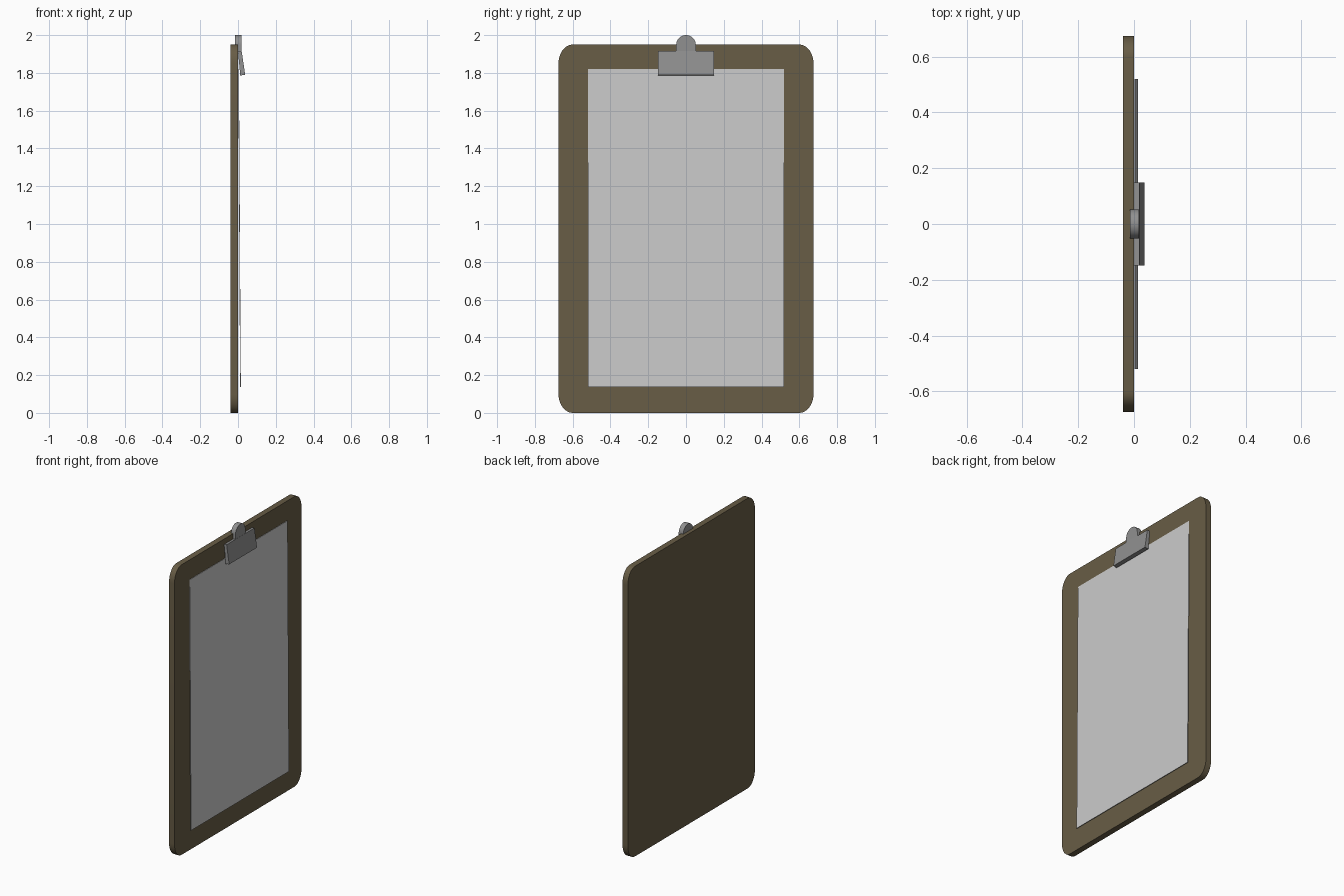
import bpy, bmesh
from math import sin, cos, pi

if "Cube" in bpy.data.objects:
    bpy.data.objects.remove(bpy.data.objects["Cube"])


def material(name, rgb):
    m = bpy.data.materials.new(name)
    m.diffuse_color = (*rgb, 1)
    m.use_nodes = True
    m.node_tree.nodes["Principled BSDF"].inputs["Base Color"].default_value = m.diffuse_color
    return m


def prism(name, outline, axis, a, b, mat=None):
    """Extrude a closed 2D outline from a to b: axis 'x' takes (y, z), axis 'y' takes (x, z)."""
    bm = bmesh.new()
    place = (lambda p, t: (t, p[0], p[1])) if axis == 'x' else (lambda p, t: (p[0], t, p[1]))
    lo = [bm.verts.new(place(p, a)) for p in outline]
    hi = [bm.verts.new(place(p, b)) for p in outline]
    bm.faces.new(lo)
    bm.faces.new(hi)
    n = len(outline)
    for i in range(n):
        j = (i + 1) % n
        bm.faces.new((lo[i], lo[j], hi[j], hi[i]))
    bmesh.ops.recalc_face_normals(bm, faces=bm.faces)
    mesh = bpy.data.meshes.new(name)
    bm.to_mesh(mesh)
    bm.free()
    obj = bpy.data.objects.new(name, mesh)
    bpy.context.collection.objects.link(obj)
    if mat:
        mesh.materials.append(mat)
    obj.select_set(True)
    bpy.context.view_layer.objects.active = obj
    bpy.ops.object.shade_smooth_by_angle()
    obj.select_set(False)
    return obj


def arc(cy, cz, ry, rz, start, end, steps):
    angles = [start + (end - start) * i / steps for i in range(steps + 1)]
    return [(cy + ry * cos(t), cz + rz * sin(t)) for t in angles]


brown = material("board_brown", (0.138, 0.109, 0.061))
metal = material("clip_metal", (0.28, 0.28, 0.28))

# Backing board with rounded corners
corners = [(0.6, 1.85), (-0.6, 1.85), (-0.6, 0.1), (0.6, 0.1)]
outline = []
for k, (cy, cz) in enumerate(corners):
    outline += arc(cy, cz, 0.075, 0.1, k * pi / 2, (k + 1) * pi / 2, 8)
prism("board", outline, 'x', -0.04, 0.0, brown)

# Sheet of paper, lifting slightly towards the bottom
prism("paper", [(0.002, 1.82), (0.005, 1.82), (0.015, 0.137), (0.011, 0.137)],
      'y', -0.52, 0.52)

# Clip jaw: slanted plate pressing on the paper
prism("clip_jaw", [(0.0, 1.914), (0.019, 1.917), (0.038, 1.79), (0.012, 1.786)],
      'y', -0.148, 0.148, metal)

# Clip tab: upright tongue with a round top
tab = arc(0, 1.948, 0.052, 0.052, 0, pi, 20) + [(-0.052, 1.9), (0.052, 1.9)]
prism("clip_tab", tab, 'x', -0.015, 0.018, metal)
